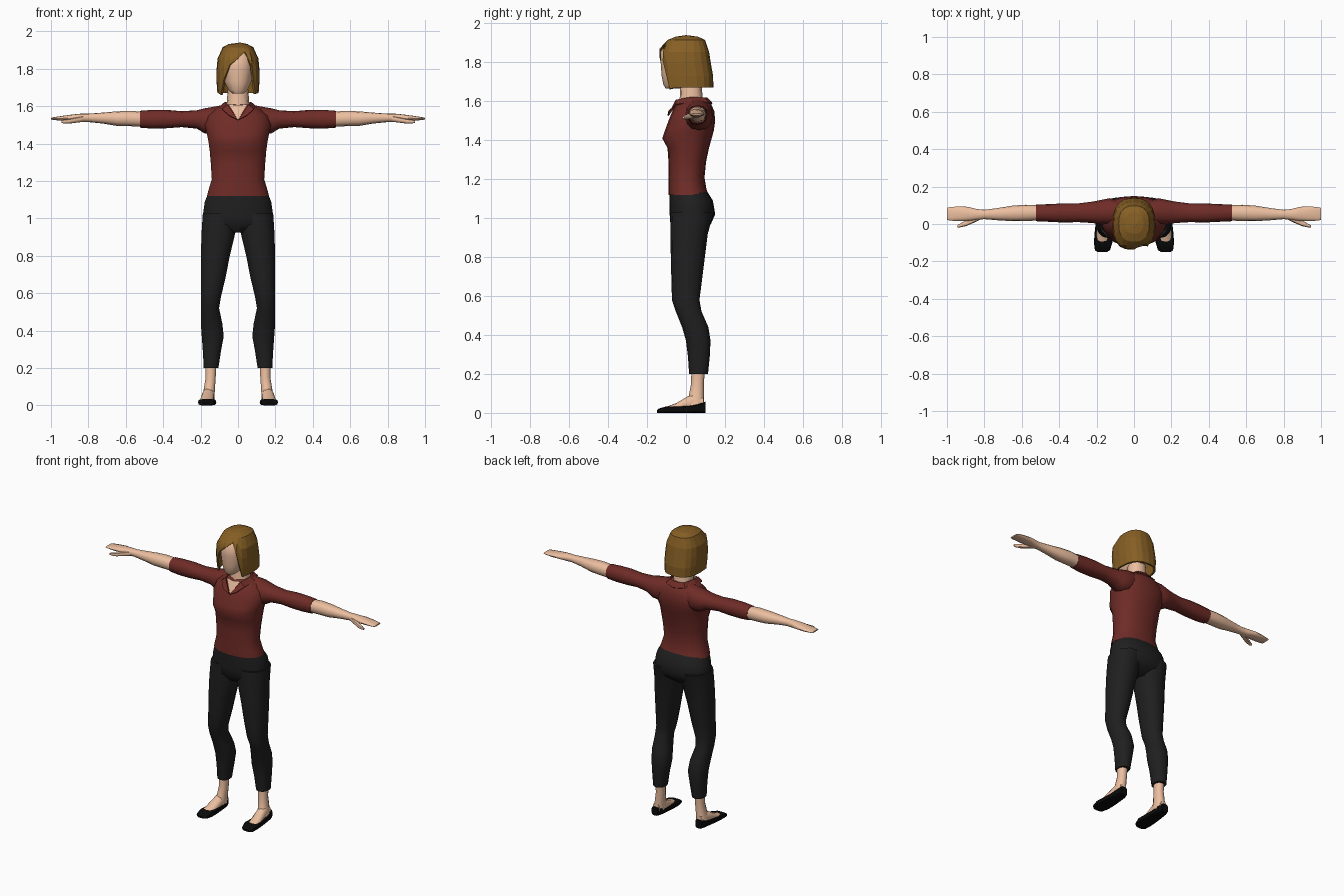
import bpy, bmesh, math


def material(name, rgb):
    m = bpy.data.materials.new(name)
    m.diffuse_color = (*rgb, 1)
    return m


SKIN = material("skin", (0.84, 0.52, 0.35))
SHIRT = material("shirt_red", (0.16, 0.025, 0.02))
CLOTH = material("trouser_black", (0.014, 0.014, 0.014))
SHOE = material("shoe_black", (0.003, 0.003, 0.003))
HAIR = material("hair_brown", (0.24, 0.115, 0.018))


def finish(bm, name, mat, mirror=False, smooth=50):
    bmesh.ops.recalc_face_normals(bm, faces=bm.faces)
    me = bpy.data.meshes.new(name)
    bm.to_mesh(me)
    bm.free()
    me.materials.append(mat)
    if smooth:
        for p in me.polygons:
            p.use_smooth = True
        me.set_sharp_from_angle(angle=math.radians(smooth))
    ob = bpy.data.objects.new(name, me)
    bpy.context.collection.objects.link(ob)
    if mirror:
        ob.modifiers.new("mirror", 'MIRROR').merge_threshold = 0.0005
    return ob


def oval(a, u0, u1, v0, v1, e):
    # Point of a superellipse that fills the given bounds
    def s(t):
        return math.copysign(abs(t) ** (2 / e), t)
    return ((u0 + u1) / 2 + (u1 - u0) / 2 * s(math.sin(a)),
            (v0 + v1) / 2 - (v1 - v0) / 2 * s(math.cos(a)))


def loft(name, rings, mat, axis='z', n=14, e=2.3, mirror=False, smooth=50):
    # Ring = position along the axis, then low/high bounds on the other two axes
    bm = bmesh.new()
    loops = []
    for t, *b in rings:
        loop = []
        for i in range(n):
            u, v = oval(2 * math.pi * i / n, *b, e)
            co = {'z': (u, v, t), 'x': (t, u, v), 'y': (u, t, v)}[axis]
            loop.append(bm.verts.new(co))
        loops.append(loop)
    for a, b in zip(loops, loops[1:]):
        for i in range(n):
            j = (i + 1) % n
            bm.faces.new((a[i], a[j], b[j], b[i]))
    bm.faces.new(loops[0])
    bm.faces.new(loops[-1])
    return finish(bm, name, mat, mirror, smooth)


def centred(rings):
    return [(z, -w, w, y0, y1) for z, w, y0, y1 in rings]


# Shirt body
loft("shirt_body", centred([
    (1.12, .168, -.09, .115), (1.15, .16, -.09, .105), (1.21, .142, -.09, .095),
    (1.29, .147, -.09, .103), (1.36, .153, -.095, .118), (1.41, .16, -.122, .132),
    (1.45, .168, -.108, .143), (1.50, .18, -.09, .15), (1.55, .165, -.07, .145),
    (1.585, .12, -.05, .13), (1.61, .075, -.032, .105)]), SHIRT, n=18)

# Sleeves
loft("sleeve", [
    (.07, .0, .12, 1.47, 1.608), (.13, -.005, .138, 1.45, 1.597),
    (.18, -.002, .128, 1.455, 1.588), (.22, .005, .12, 1.48, 1.578),
    (.30, .01, .11, 1.488, 1.573), (.38, .008, .11, 1.482, 1.58),
    (.46, .012, .106, 1.48, 1.58), (.525, .015, .104, 1.485, 1.575)],
    SHIRT, 'x', 12, mirror=True)

# Forearm and hand
loft("forearm_and_hand", [
    (.50, .02, .10, 1.49, 1.57), (.58, .015, .103, 1.493, 1.575),
    (.65, .015, .098, 1.495, 1.572), (.73, .02, .085, 1.508, 1.565),
    (.80, .026, .076, 1.515, 1.56), (.84, .022, .08, 1.515, 1.56),
    (.89, .016, .092, 1.52, 1.555), (.94, .016, .094, 1.522, 1.548),
    (.985, .018, .09, 1.526, 1.541), (1.0, .022, .086, 1.529, 1.537)],
    SKIN, 'x', 12, mirror=True)
loft("thumb", [
    (.82, .024, .05, 1.517, 1.55), (.86, .005, .04, 1.512, 1.54),
    (.90, -.012, .018, 1.507, 1.532), (.93, -.018, .002, 1.507, 1.528),
    (.945, -.018, -.006, 1.511, 1.523)], SKIN, 'x', 8, mirror=True)

# Trouser hips
loft("trouser_hips", centred([
    (1.135, .16, -.085, .11), (1.09, .18, -.086, .138), (1.02, .19, -.084, .15),
    (.97, .185, -.08, .128), (.925, .08, -.045, .07)]), CLOTH, n=18)

# Trouser legs
loft("trouser_leg", [
    (1.03, .0, .19, -.08, .142), (.92, .013, .197, -.08, .112),
    (.80, .042, .20, -.078, .097), (.68, .066, .20, -.075, .082),
    (.58, .09, .20, -.072, .069), (.52, .1, .20, -.052, .08),
    (.44, .083, .2, -.02, .115), (.37, .075, .195, .0, .126),
    (.29, .09, .189, .01, .122), (.20, .104, .184, .016, .113)],
    CLOTH, n=14, mirror=True)

# Ankles, feet and flat shoes
loft("ankle", [
    (.23, .114, .176, .028, .097), (.15, .118, .174, .026, .092),
    (.09, .122, .184, .015, .092), (.03, .125, .195, -.01, .095)],
    SKIN, n=10, mirror=True)
loft("foot", [
    (-.10, .135, .202, .005, .032), (-.05, .13, .202, .005, .05),
    (.0, .126, .195, .005, .08), (.04, .126, .19, .005, .10),
    (.09, .135, .185, .01, .08)], SKIN, 'y', 10, mirror=True)
loft("shoe", [
    (-.15, .145, .195, 0, .012), (-.14, .128, .209, 0, .022),
    (-.10, .116, .214, 0, .034), (-.05, .117, .211, 0, .034),
    (.02, .122, .203, 0, .038), (.07, .126, .197, 0, .05),
    (.10, .14, .186, 0, .058)], SHOE, 'y', 12, e=4, mirror=True, smooth=35)

# Neck and head
loft("neck", centred([
    (1.56, .065, -.045, .095), (1.62, .06, -.032, .085),
    (1.70, .054, -.03, .08)]), SKIN, n=12)
loft("head", centred([
    (1.667, .03, -.105, -.03), (1.685, .052, -.116, .03), (1.73, .073, -.125, .085),
    (1.80, .086, -.13, .1), (1.86, .085, -.13, .1), (1.905, .06, -.09, .08)]),
    SKIN, n=14)

# Skin in the open neckline
bm = bmesh.new()
neckline = [(-.052, -.046, 1.61), (0, -.055, 1.605), (.052, -.046, 1.61), (0, -.089, 1.527)]
v = [bm.verts.new(c) for c in neckline]
bm.faces.new((v[0], v[1], v[3]))
bm.faces.new((v[1], v[2], v[3]))
finish(bm, "neckline_skin", SKIN)

# Shirt collar, folded outward
inner = [(0, -.095, 1.528), (.056, -.052, 1.608), (.072, .02, 1.622), (.052, .095, 1.62), (0, .11, 1.62)]
outer = [(.048, -.09, 1.552), (.086, -.052, 1.585), (.1, .03, 1.597), (.07, .115, 1.595), (0, .137, 1.59)]
bm = bmesh.new()
a = [bm.verts.new(c) for c in inner]
b = [bm.verts.new(c) for c in outer]
for i in range(4):
    bm.faces.new((a[i], a[i + 1], b[i + 1], b[i]))
collar = finish(bm, "collar", SHIRT, True, 0)
collar.modifiers.new("thickness", 'SOLIDIFY').thickness = 0.006

# Hair: columns hang from the crown, each to its own length, leaving the face open
profile = [(1.935, .045, -.045, .055), (1.915, .082, -.095, .098), (1.87, .108, -.136, .116),
           (1.78, .116, -.143, .13), (1.70, .114, -.135, .145), (1.65, .108, -.13, .138)]


def hair_bounds(z):
    for p, q in zip(profile, profile[1:]):
        if z >= q[0]:
            f = (p[0] - z) / (p[0] - q[0])
            w, y0, y1 = (p[k] + f * (q[k] - p[k]) for k in (1, 2, 3))
            return -w, w, y0, y1


N, ROWS = 20, 5
tips = {0: 1.855, 1: 1.89, 2: 1.81, 3: 1.665, 19: 1.82, 18: 1.745, 17: 1.66}
bm = bmesh.new()
crown = bm.verts.new((0.01, 0.0, 1.94))
cols = []
for i in range(N):
    low = tips.get(i, 1.67)
    zs = [1.932, 1.915] + [1.915 + (low - 1.915) * k / 4 for k in (1, 2, 3, 4)]
    col = []
    for z in zs:
        x, y = oval(2 * math.pi * i / N, *hair_bounds(z), 2.5)
        col.append(bm.verts.new((x, y, z)))
    cols.append(col)
for i in range(N):
    a, b = cols[i], cols[(i + 1) % N]
    bm.faces.new((crown, a[0], b[0]))
    for k in range(ROWS):
        bm.faces.new((a[k], a[k + 1], b[k + 1], b[k]))
hair = finish(bm, "hair", HAIR, smooth=0)
hair.modifiers.new("thickness", 'SOLIDIFY').thickness = 0.012
